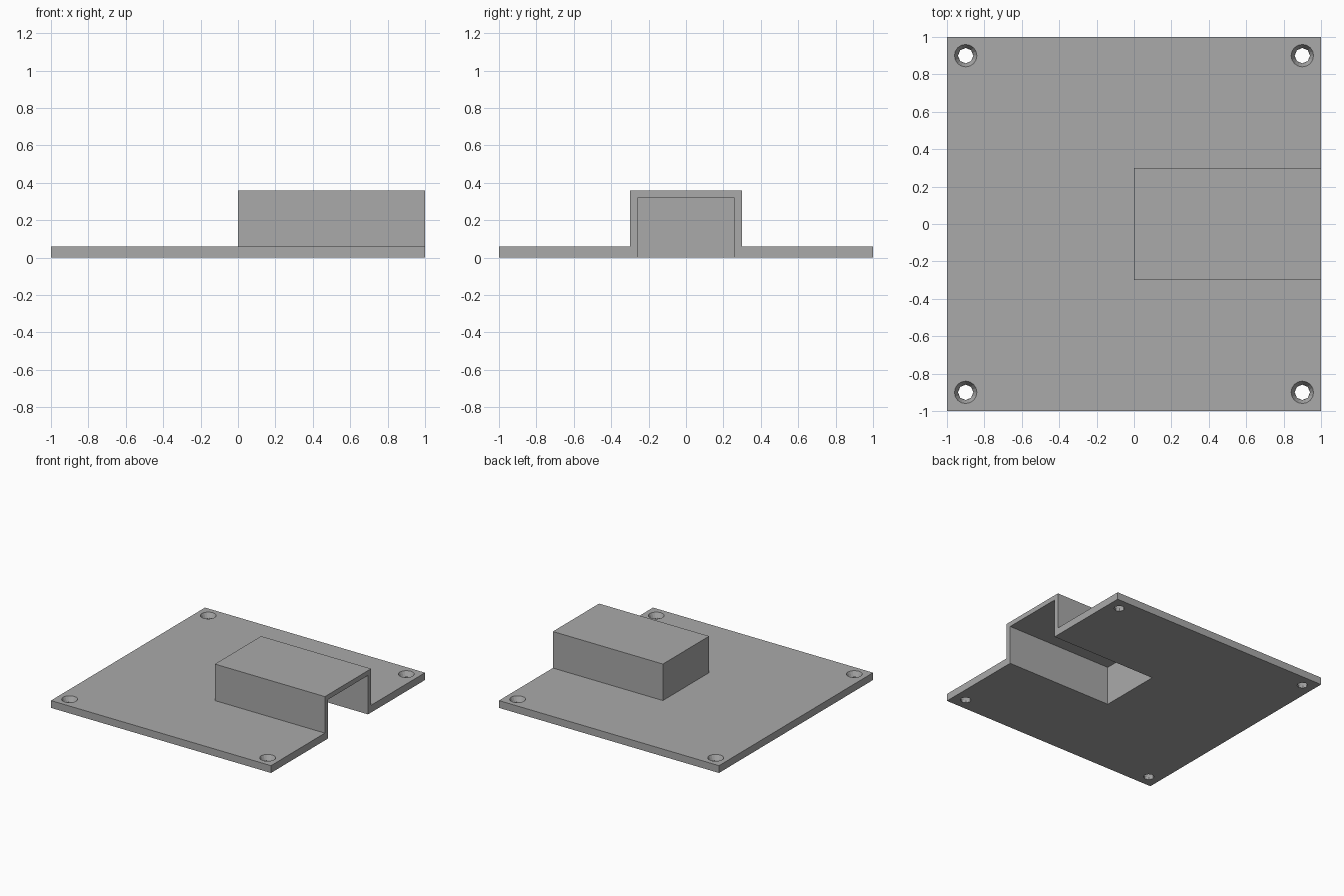
import bpy

cube = bpy.data.objects.get("Cube")
if cube:
    bpy.data.objects.remove(cube, do_unlink=True)

# Single grey material
GREY = (0.4, 0.4, 0.4, 1)
grey = bpy.data.materials.new("plain_grey")
grey.use_nodes = True
grey.diffuse_color = GREY
grey.node_tree.nodes["Principled BSDF"].inputs["Base Color"].default_value = GREY

PLATE = 0.06       # plate thickness
TOP = 0.36         # housing height
WALL = 0.04        # housing wall thickness
HALF = 0.3         # housing half width
HOLE = 0.9         # screw hole offset


def box(name, low, high):
    centre = [(a + b) / 2 for a, b in zip(low, high)]
    bpy.ops.mesh.primitive_cube_add(size=1, location=centre)
    ob = bpy.context.object
    ob.name = name
    ob.scale = [b - a for a, b in zip(low, high)]
    bpy.ops.object.transform_apply(location=True, rotation=False, scale=True)
    return ob


def cone(name, sides, r_low, r_high, low, high, x, y):
    bpy.ops.mesh.primitive_cone_add(vertices=sides, radius1=r_low, radius2=r_high,
                                    depth=high - low, location=(x, y, (low + high) / 2))
    bpy.context.object.name = name
    return bpy.context.object


def combine(target, tool, operation):
    mod = target.modifiers.new(operation.title(), "BOOLEAN")
    mod.operation = operation
    mod.solver = "EXACT"
    mod.object = tool
    bpy.context.view_layer.objects.active = target
    bpy.ops.object.modifier_apply(modifier=mod.name)
    bpy.data.objects.remove(tool, do_unlink=True)


# Square plate with the raised housing reaching one edge
plate = box("mounting_plate", (-1, -1, 0), (1, 1, PLATE))
combine(plate, box("housing", (0, -HALF, 0), (1, HALF, TOP)), "UNION")

# Hollow of the housing, open below and at the edge
inner = HALF - WALL
combine(plate, box("housing_hollow", (WALL, -inner, -0.1), (1.1, inner, TOP - WALL)), "DIFFERENCE")

# Countersunk screw hole in each corner
for x in (-HOLE, HOLE):
    for y in (-HOLE, HOLE):
        combine(plate, cone("countersink", 16, 0.04, 0.07, 0.02, 0.08, x, y), "DIFFERENCE")
        combine(plate, cone("screw_hole", 8, 0.041, 0.041, -0.1, 0.1, x, y), "DIFFERENCE")

plate.data.materials.clear()
plate.data.materials.append(grey)
for face in plate.data.polygons:
    face.material_index = 0
